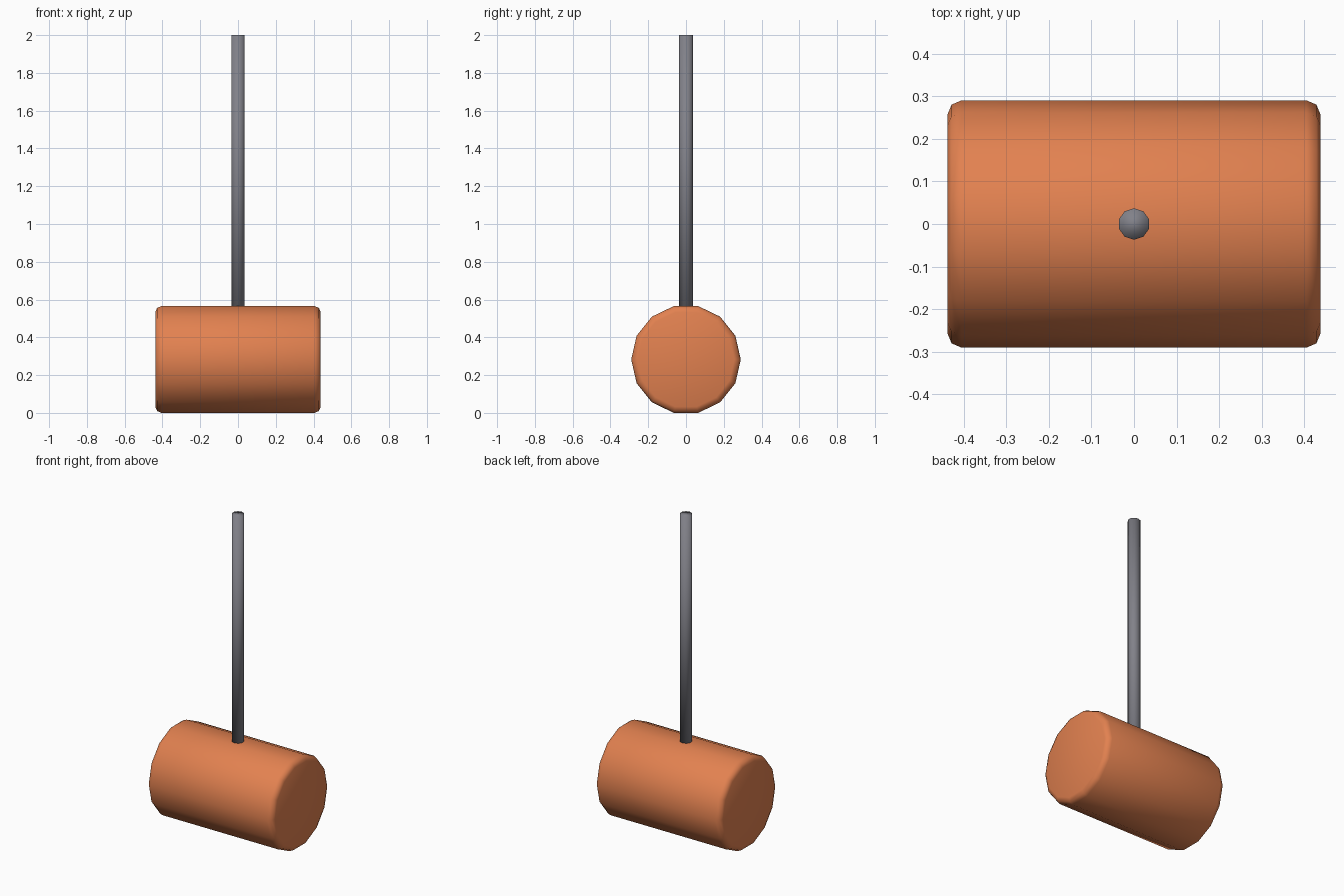
import bpy
import math

default = bpy.data.objects.get("Cube")
if default:
    bpy.data.objects.remove(default, do_unlink=True)


def make_material(name, colour):
    mat = bpy.data.materials.new(name)
    mat.use_nodes = True
    mat.diffuse_color = colour
    mat.node_tree.nodes["Principled BSDF"].inputs["Base Color"].default_value = colour
    return mat


def smooth_cylinder(name, sides, radius, length, centre_z, mat):
    bpy.ops.mesh.primitive_cylinder_add(
        vertices=sides, radius=radius, depth=length, location=(0, 0, centre_z))
    obj = bpy.context.object
    obj.name = name
    obj.data.materials.append(mat)
    bpy.ops.object.shade_smooth()
    return obj


orange = make_material("orange", (0.76, 0.22, 0.08, 1))
grey = make_material("steel grey", (0.22, 0.22, 0.25, 1))

# Mallet head: faceted barrel lying along x, flat side down, rounded rims
sides, radius = 14, 0.29
centre_z = radius * math.cos(math.pi / sides)
head = smooth_cylinder("mallet_head", sides, radius, 0.876, centre_z, orange)
head.rotation_euler = (0, math.pi / 2, 0)
rim = head.modifiers.new("rounded_rim", "BEVEL")
rim.width = 0.033
rim.segments = 2
rim.limit_method = "ANGLE"
rim.angle_limit = math.radians(40)

# Handle: thin rod rising from the top of the head
bottom, top = 0.5, 2.0
smooth_cylinder("handle", 10, 0.037, top - bottom, (top + bottom) / 2, grey)
